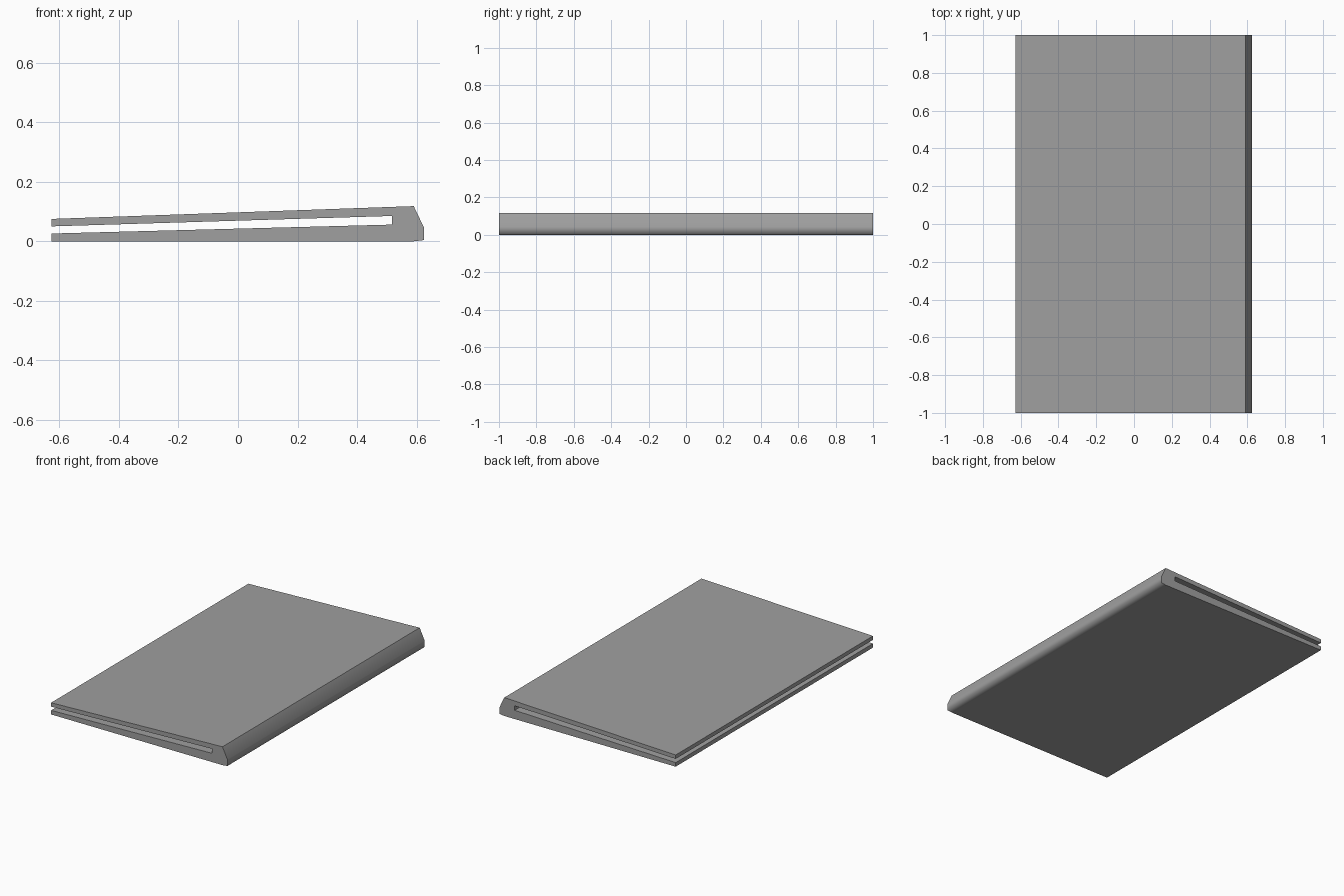
import bpy, bmesh, math

if "Cube" in bpy.data.objects:
    bpy.data.objects.remove(bpy.data.objects["Cube"])

DEPTH = 2.0
grey = bpy.data.materials.new("mid_grey")
grey.diffuse_color = (0.35, 0.35, 0.35, 1)
grey.use_nodes = True
grey.node_tree.nodes["Principled BSDF"].inputs["Base Color"].default_value = grey.diffuse_color

# Cross-section of the folded cover: two tapered boards joined by a spine
PROFILE = [(-0.627, 0), (0.59, 0), (0.625, 0.004), (0.625, 0.045), (0.59, 0.118),
           (-0.627, 0.075), (-0.627, 0.05), (0.517, 0.085), (0.517, 0.056), (-0.627, 0.026)]

bm = bmesh.new()
section = bm.faces.new([bm.verts.new((x, -DEPTH / 2, z)) for x, z in PROFILE])
side = bmesh.ops.extrude_face_region(bm, geom=[section], use_keep_orig=True)
bmesh.ops.translate(bm, vec=(0, DEPTH, 0),
                    verts=[v for v in side["geom"] if isinstance(v, bmesh.types.BMVert)])
bmesh.ops.recalc_face_normals(bm, faces=bm.faces)

# Smooth the spine strips only, keeping every other edge sharp
for f in bm.faces:
    c = f.calc_center_median()
    f.smooth = c.x > 0.595 and abs(f.normal.y) < 0.5
for e in bm.edges:
    e.smooth = all(f.smooth for f in e.link_faces)

mesh = bpy.data.meshes.new("folded_cover")
bm.to_mesh(mesh)
bm.free()
mesh.materials.append(grey)
cover = bpy.data.objects.new("folded_cover", mesh)
bpy.context.collection.objects.link(cover)
